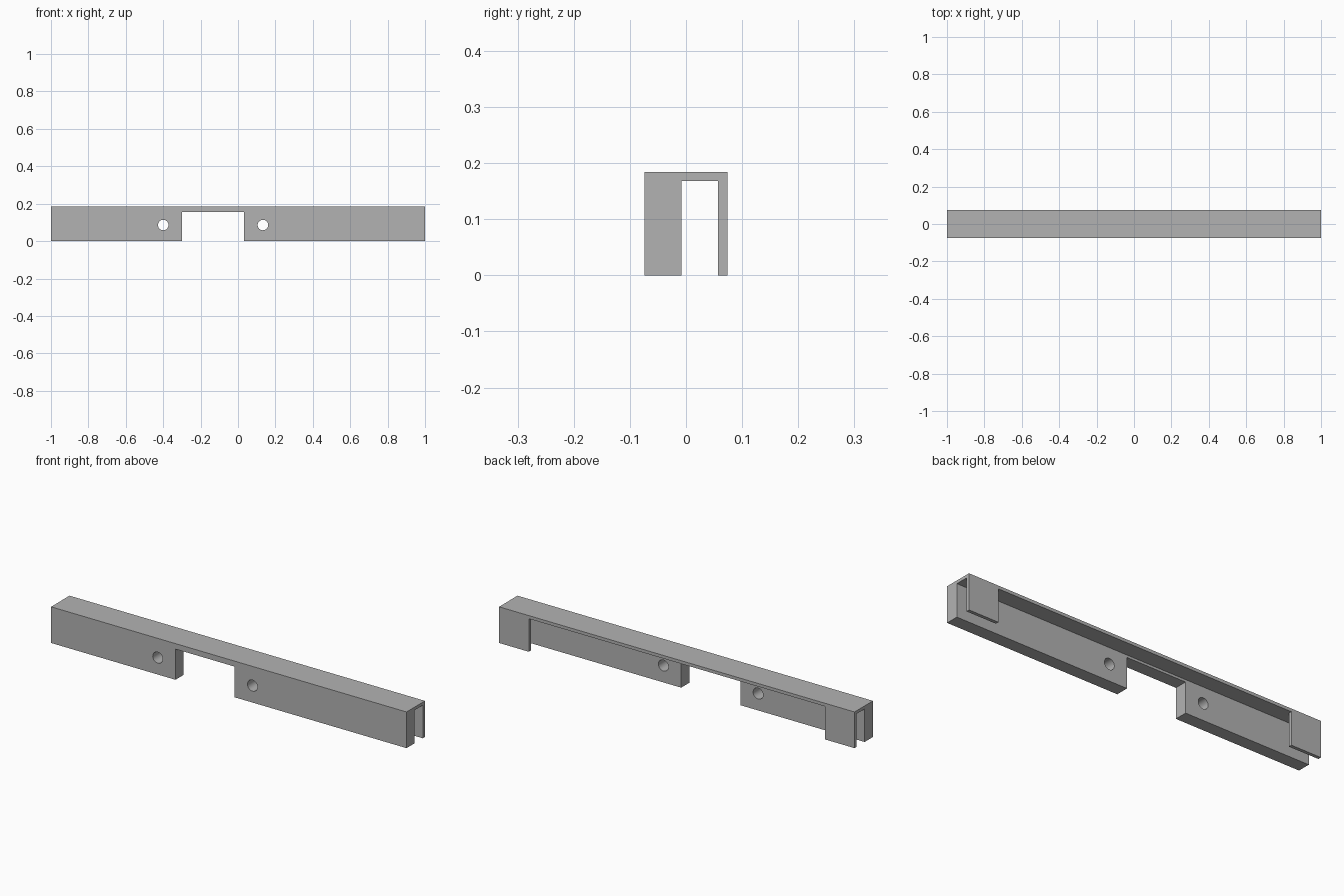
import bpy, bmesh, math
from mathutils import Matrix

if "Cube" in bpy.data.objects:
    bpy.data.objects.remove(bpy.data.objects["Cube"])

# Main dimensions
HALF_LEN, HALF_DEPTH, HEIGHT = 1.0, 0.074, 0.184
GROOVE_FRONT, GROOVE_BACK, GROOVE_TOP = -0.008, 0.057, 0.168
TAB_INNER = HALF_LEN - 0.167
NOTCH_LEFT, NOTCH_RIGHT, NOTCH_TOP = 0.033, -0.30, 0.156
HOLE_Z, HOLE_R, HOLE_GAP = 0.086, 0.028, 0.1

grey = bpy.data.materials.new("plain grey")
grey.use_nodes = True
colour = (0.45, 0.45, 0.45, 1)
grey.diffuse_color = colour
grey.node_tree.nodes["Principled BSDF"].inputs["Base Color"].default_value = colour


def make_object(name, bm):
    bmesh.ops.recalc_face_normals(bm, faces=bm.faces)
    mesh = bpy.data.meshes.new(name)
    bm.to_mesh(mesh)
    bm.free()
    mesh.materials.append(grey)
    obj = bpy.data.objects.new(name, mesh)
    bpy.context.collection.objects.link(obj)
    return obj


def box(name, x0, x1, y0, y1, z0, z1):
    bm = bmesh.new()
    bmesh.ops.create_cube(bm, size=1)
    bmesh.ops.scale(bm, verts=bm.verts, vec=(x1 - x0, y1 - y0, z1 - z0))
    bmesh.ops.translate(bm, verts=bm.verts,
                        vec=((x0 + x1) / 2, (y0 + y1) / 2, (z0 + z1) / 2))
    return make_object(name, bm)


def drill(name, x):
    bm = bmesh.new()
    bmesh.ops.create_cone(bm, cap_ends=True, segments=48, radius1=HOLE_R,
                          radius2=HOLE_R, depth=0.3,
                          matrix=Matrix.Translation((x, -0.1, HOLE_Z))
                          @ Matrix.Rotation(math.pi / 2, 4, 'X'))
    return make_object(name, bm)


def cut(target, cutter):
    mod = target.modifiers.new("cut", 'BOOLEAN')
    mod.operation, mod.solver, mod.object = 'DIFFERENCE', 'EXACT', cutter
    bpy.context.view_layer.objects.active = target
    bpy.ops.object.modifier_apply(modifier=mod.name)
    bpy.data.objects.remove(cutter)


# Channel rail: a U section, thick at the front, extruded along its length
section = [(-HALF_DEPTH, 0), (GROOVE_FRONT, 0), (GROOVE_FRONT, GROOVE_TOP),
           (GROOVE_BACK, GROOVE_TOP), (GROOVE_BACK, 0), (HALF_DEPTH, 0),
           (HALF_DEPTH, HEIGHT), (-HALF_DEPTH, HEIGHT)]
bm = bmesh.new()
face = bm.faces.new([bm.verts.new((-HALF_LEN, y, z)) for y, z in section])
grown = bmesh.ops.extrude_face_region(bm, geom=[face], use_keep_orig=True)
bmesh.ops.translate(bm, vec=(2 * HALF_LEN, 0, 0),
                    verts=[v for v in grown["geom"] if isinstance(v, bmesh.types.BMVert)])
rail = make_object("channel_rail", bm)

# Thin back wall is opened up, leaving a tab at each end
cut(rail, box("back_opening", -TAB_INNER, TAB_INNER, 0.03, 0.2, -0.1, GROOVE_TOP))

# Notch through the thick front wall
cut(rail, box("front_notch", NOTCH_RIGHT, NOTCH_LEFT, -0.2, 0.02, -0.1, NOTCH_TOP))

# Round hole on each side of the notch
for x in (NOTCH_RIGHT - HOLE_GAP, NOTCH_LEFT + HOLE_GAP):
    cut(rail, drill("hole_cutter", x))

# Smooth hole walls, crisp edges elsewhere
bpy.ops.object.select_all(action='DESELECT')
rail.select_set(True)
bpy.context.view_layer.objects.active = rail
bpy.ops.object.shade_smooth_by_angle(angle=math.radians(30))
